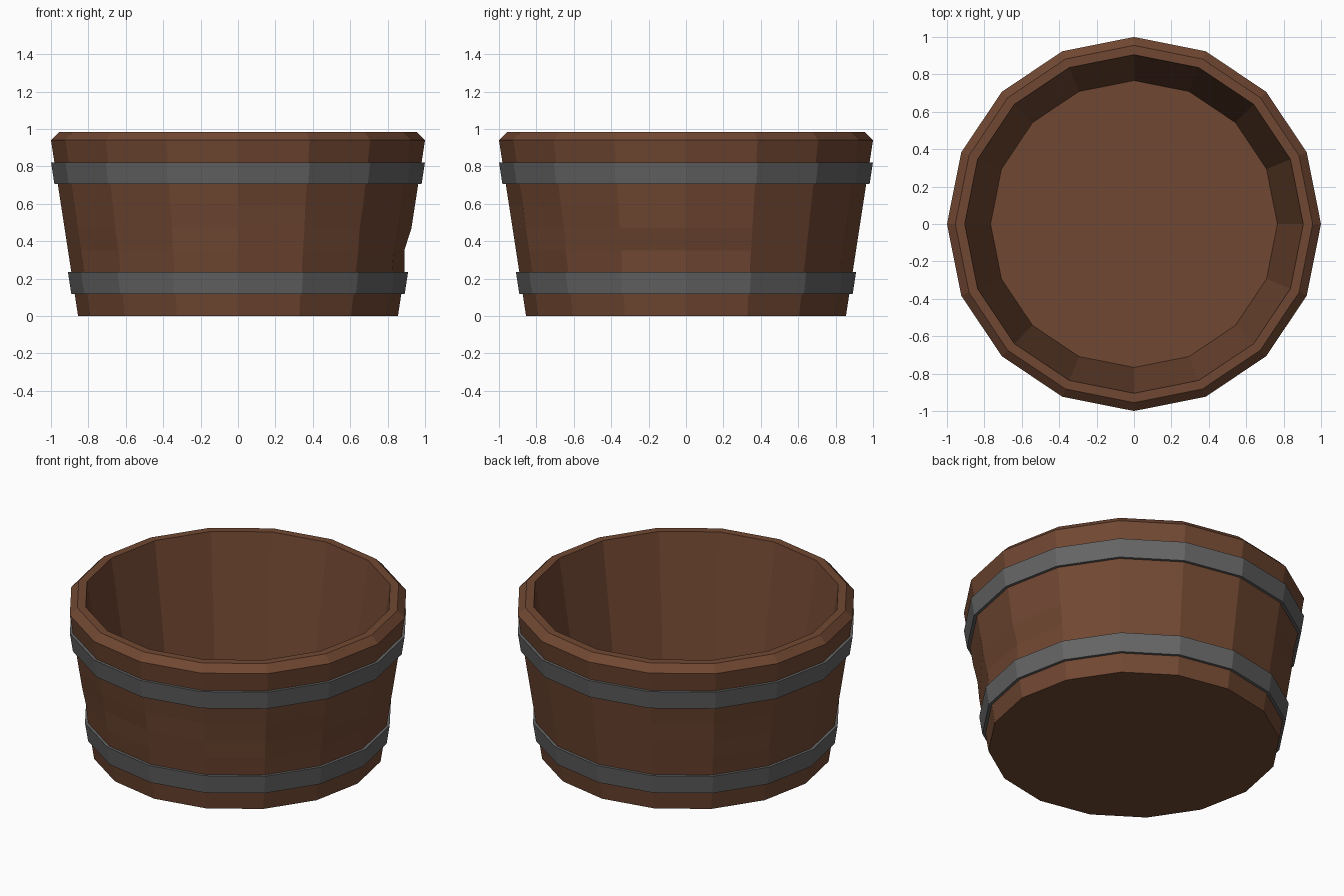
import bpy, math

if "Cube" in bpy.data.objects:
    bpy.data.objects.remove(bpy.data.objects["Cube"])

SIDES = 16

def material(name, rgb):
    m = bpy.data.materials.new(name)
    m.diffuse_color = (*rgb, 1)
    m.use_nodes = True
    m.node_tree.nodes["Principled BSDF"].inputs["Base Color"].default_value = m.diffuse_color
    return m

wood = material("brown wood", (0.165, 0.064, 0.032))
iron = material("grey iron", (0.130, 0.130, 0.130))

def lathe(name, profile, mat, closed=False, nudge=None):
    """Spin (radius, z) points round z; open profiles are capped at both ends."""
    verts, faces = [], []
    n = len(profile)
    for j, (r, z) in enumerate(profile):
        for i in range(SIDES):
            a = 2 * math.pi * i / SIDES
            rr = r + (nudge or {}).get((j, i), 0)
            verts.append((rr * math.cos(a), rr * math.sin(a), z))
    for j in range(n if closed else n - 1):
        k = (j + 1) % n
        for i in range(SIDES):
            i2 = (i + 1) % SIDES
            faces.append((j * SIDES + i, j * SIDES + i2, k * SIDES + i2, k * SIDES + i))
    if not closed:
        faces.append(tuple(reversed(range(SIDES))))
        faces.append(tuple(range((n - 1) * SIDES, n * SIDES)))
    me = bpy.data.meshes.new(name)
    me.from_pydata(verts, [], faces)
    me.materials.append(mat)
    ob = bpy.data.objects.new(name, me)
    bpy.context.collection.objects.link(ob)
    return ob

def wall(z):
    return 0.855 + 0.154 * z

# Tub: outer wall, chamfered rim, inner wall and floor
outer = [(wall(z), z) for z in (0, 0.235, 0.35, 0.47, 0.59, 0.705, 0.94)]
inner = [(0.955, 0.985), (0.905, 0.985), (0.767, 0.11)]
# Worn dents between the hoops, keyed by (ring, corner)
dents = {(2, 0): -0.02, (2, 10): -0.006, (3, 11): -0.006, (4, 13): -0.005,
         (3, 14): -0.008, (2, 15): -0.008, (3, 4 + 3): -0.005, (4, 6): -0.006}
lathe("tub", outer + inner, wood, nudge=dents)

# Iron hoops following the slope of the wall
for name, z0, z1 in (("lower_hoop", 0.118, 0.236), ("upper_hoop", 0.705, 0.82)):
    lathe(name, [(wall(z0) + 0.018, z0), (wall(z1) + 0.018, z1),
                 (wall(z1) - 0.015, z1), (wall(z0) - 0.015, z0)], iron, closed=True)
